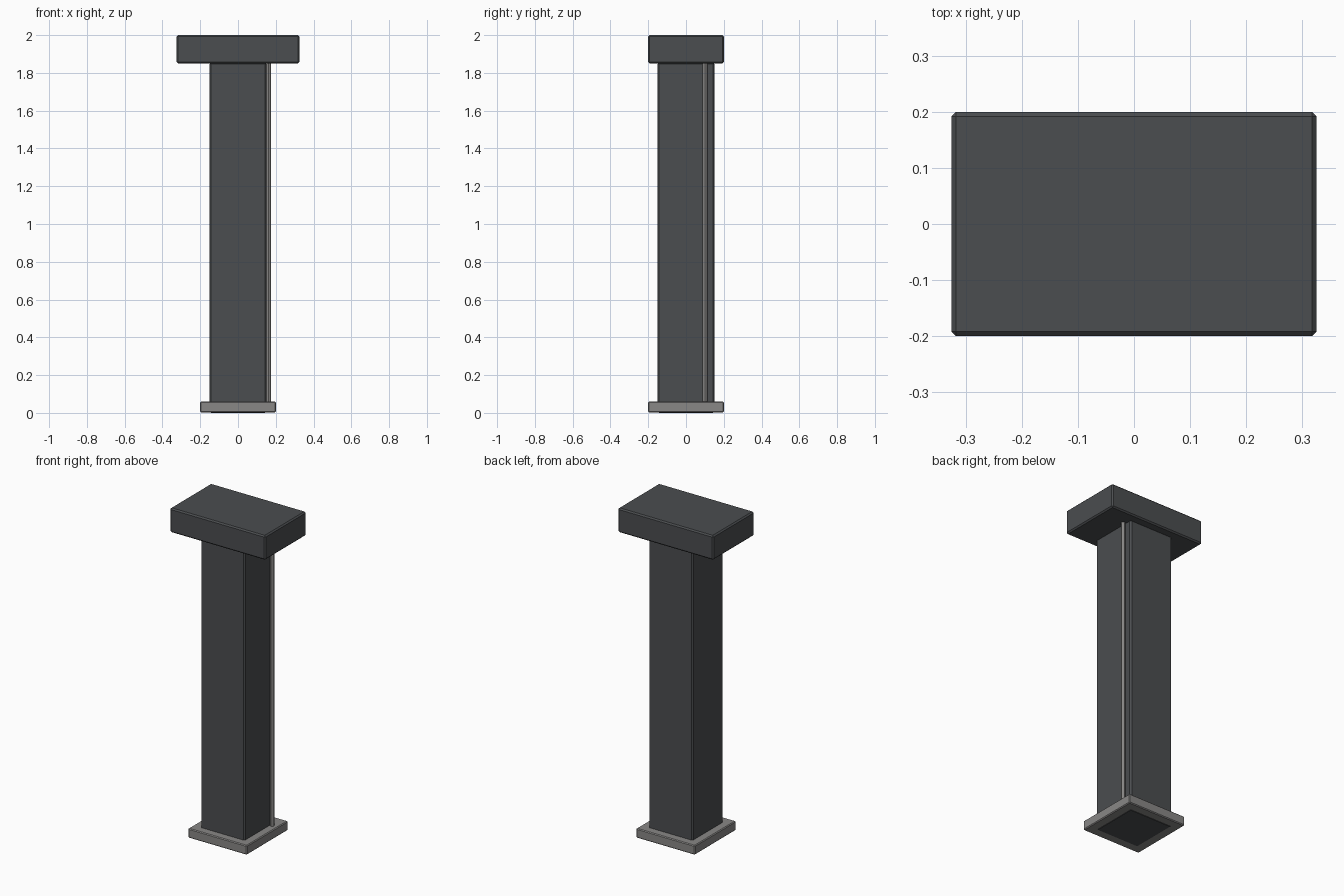
import bpy

if "Cube" in bpy.data.objects:
    bpy.data.objects.remove(bpy.data.objects["Cube"])

def material(name, rgb):
    m = bpy.data.materials.new(name)
    m.diffuse_color = (*rgb, 1)
    m.use_nodes = True
    m.node_tree.nodes["Principled BSDF"].inputs["Base Color"].default_value = m.diffuse_color
    return m

dark = material("dark_paint", (0.07, 0.075, 0.08))
metal = material("grey_metal", (0.25, 0.245, 0.24))

def box(name, size, z0, mat, bevel=0.008):
    bpy.ops.mesh.primitive_cube_add(size=1, location=(0, 0, z0 + size[2] / 2))
    o = bpy.context.object
    o.name = name
    o.scale = size
    bpy.ops.object.transform_apply(location=False, rotation=False, scale=True)
    b = o.modifiers.new("chamfer", 'BEVEL')
    b.width = bevel
    b.segments = 1
    o.data.materials.append(mat)
    return o

# Foot plate, post running down through it, and wide head block
box("base_plate", (0.4, 0.4, 0.058), 0.002, metal, 0.005)
box("post", (0.3, 0.3, 1.855), 0.0, dark)
box("head_block", (0.65, 0.4, 0.15), 1.85, dark)

# Thin conduit up the right side, towards the back
bpy.ops.mesh.primitive_cylinder_add(vertices=12, radius=0.0125, depth=1.8,
                                    location=(0.1625, 0.1, 0.955))
conduit = bpy.context.object
conduit.name = "conduit"
conduit.data.materials.append(metal)
bpy.ops.object.shade_smooth_by_angle()
